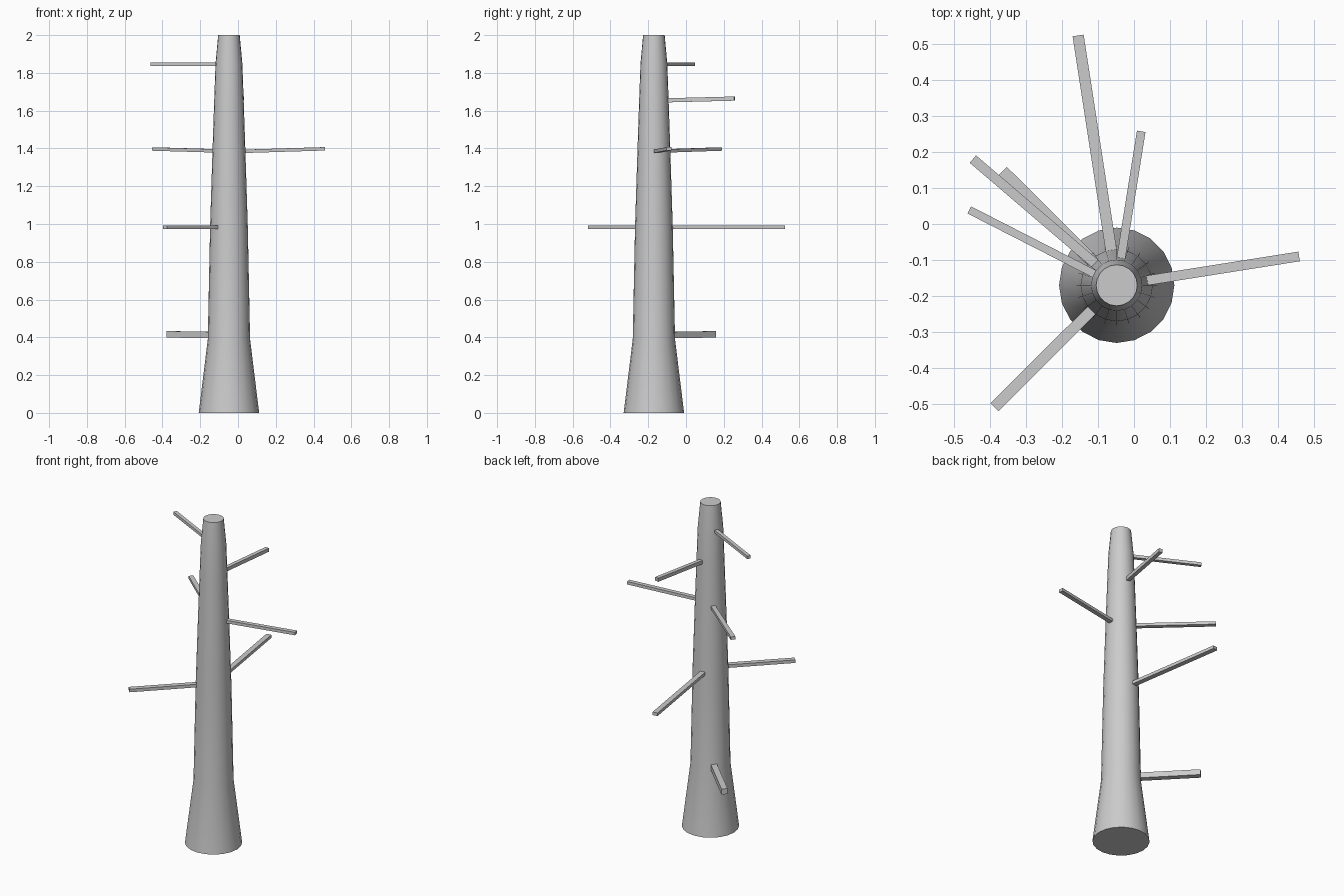
import bpy, bmesh, math
from mathutils import Vector

if "Cube" in bpy.data.objects:
    bpy.data.objects.remove(bpy.data.objects["Cube"])

CX, CY, SIDES = -0.048, -0.17, 20

def finish(bm, name):
    bmesh.ops.recalc_face_normals(bm, faces=bm.faces)
    mesh = bpy.data.meshes.new(name)
    bm.to_mesh(mesh)
    bm.free()
    obj = bpy.data.objects.new(name, mesh)
    bpy.context.collection.objects.link(obj)
    return obj

# Trunk: flared base, tapering rings (z, radius)
profile = [(0, .16), (.39, .112), (.98, .1), (1.39, .087),
           (1.655, .078), (1.85, .071), (2, .057)]
bm = bmesh.new()
rings = []
for z, r in profile:
    rings.append([bm.verts.new((CX + r * math.cos(math.tau * i / SIDES),
                                CY + r * math.sin(math.tau * i / SIDES), z))
                  for i in range(SIDES)])
for a, b in zip(rings, rings[1:]):
    for i in range(SIDES):
        j = (i + 1) % SIDES
        bm.faces.new((a[i], a[j], b[j], b[i]))
bm.faces.new(rings[0])
bm.faces.new(rings[-1])
trunk = finish(bm, "trunk")
bpy.context.view_layer.objects.active = trunk
trunk.select_set(True)
bpy.ops.object.shade_smooth_by_angle(angle=math.radians(30))

# Branches: square bars pulled out of single trunk facets
def branch(name, face_angle, radius, z0, tip, width, height):
    a = math.radians(face_angle)
    base = Vector((CX + radius * math.cos(a), CY + radius * math.sin(a), z0))
    tip = Vector(tip)
    d = (tip - base).normalized()
    base -= d * 0.02
    side = Vector((-d.y, d.x, 0)).normalized() * width / 2
    up = Vector((0, 0, height / 2))
    bm = bmesh.new()
    ends = [[bm.verts.new(p + side * s + up * u)
             for s, u in ((-1, -1), (1, -1), (1, 1), (-1, 1))] for p in (base, tip)]
    for i in range(4):
        j = (i + 1) % 4
        bm.faces.new((ends[0][i], ends[0][j], ends[1][j], ends[1][i]))
    for e in ends:
        bm.faces.new(e)
    finish(bm, name)

branch("branch_low", 135, .111, .412, (-.365, .146, .416), .035, .034)
branch("branch_mid_back", 99, .099, .982, (-.155, .523, .982), .031, .019)
branch("branch_mid_front", 225, .099, .982, (-.387, -.508, .982), .031, .019)
branch("branch_upper_left", 135, .086, 1.387, (-.447, .18, 1.397), .027, .018)
branch("branch_upper_right", 9, .086, 1.385, (.458, -.09, 1.398), .027, .018)
branch("branch_high_back", 81, .077, 1.655, (.02, .257, 1.664), .024, .022)
branch("branch_top_left", 153, .07, 1.845, (-.457, .039, 1.845), .022, .018)
